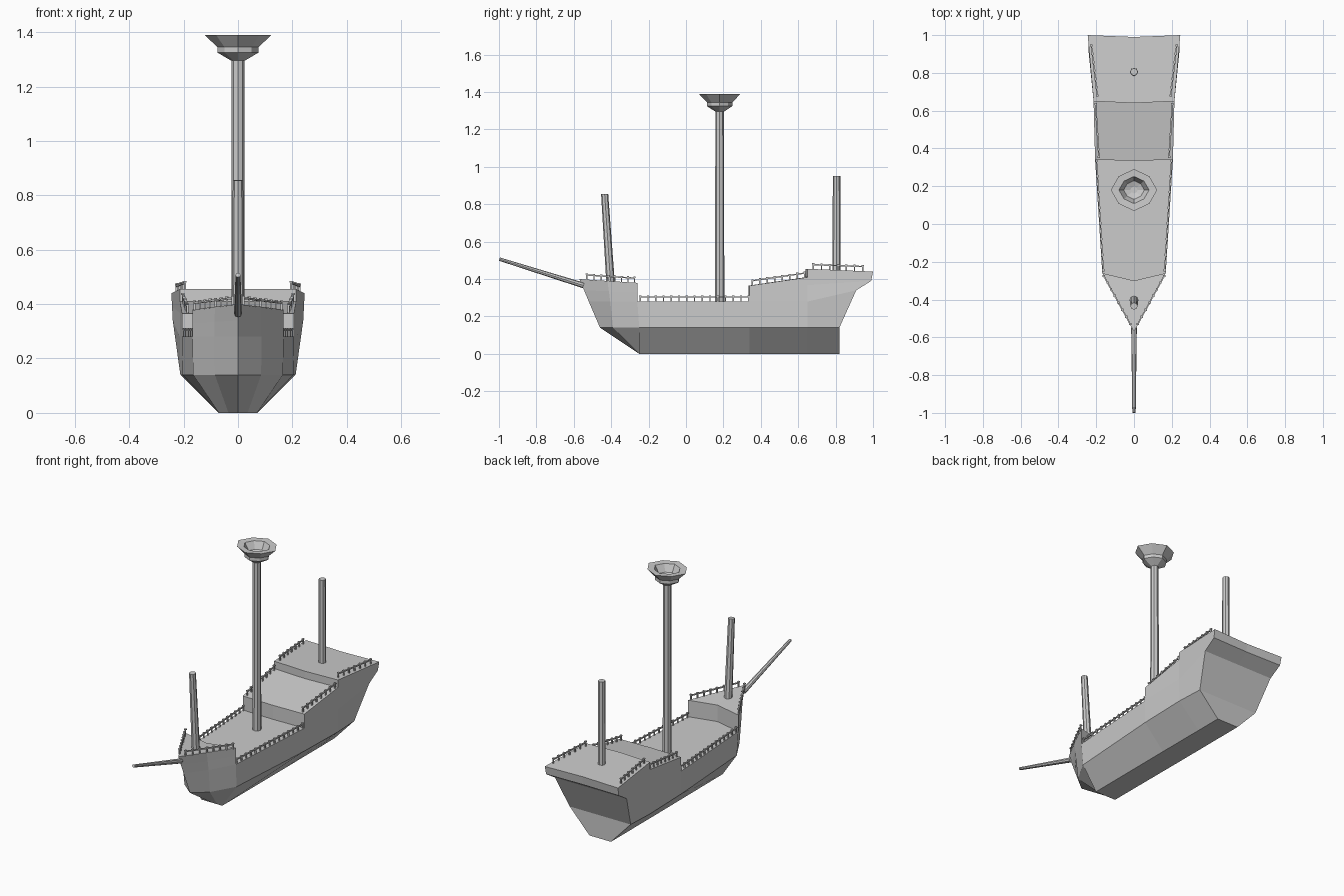
import bpy, bmesh, math
from mathutils import Vector, Matrix

if "Cube" in bpy.data.objects:
    bpy.data.objects.remove(bpy.data.objects["Cube"])


def finish(bm, name, mirror=False):
    mesh = bpy.data.meshes.new(name)
    bm.to_mesh(mesh)
    bm.free()
    ob = bpy.data.objects.new(name, mesh)
    bpy.context.collection.objects.link(ob)
    if mirror:
        mod = ob.modifiers.new("Mirror", 'MIRROR')
        mod.merge_threshold = 0.0005
    return ob


def aligned(a, b):
    d = b - a
    return Matrix.Translation((a + b) / 2) @ d.to_track_quat('Z', 'Y').to_matrix().to_4x4()


def spar(name, a, b, r1, r2, sides=8):
    a, b = Vector(a), Vector(b)
    bm = bmesh.new()
    bmesh.ops.create_cone(bm, cap_ends=True, segments=sides, radius1=r1, radius2=r2,
                          depth=(b - a).length, matrix=aligned(a, b))
    return finish(bm, name)


def bar(bm, a, b, t):
    a, b = Vector(a), Vector(b)
    m = aligned(a, b) @ Matrix.Diagonal((t, t, (b - a).length, 1))
    bmesh.ops.create_cube(bm, size=1, matrix=m)


# Hull: half rings from bow to stern, mirrored across x = 0
# keel y, keel w, chine y, chine w, mid y, mid w, mid z, top y, top w, top z, deck centre y
stations = [
    (-.25, 0, -.46, 0, -.52, 0, .28, -.57, 0, .40, -.57),
    (-.25, .035, -.39, .085, -.405, .087, .28, -.42, .085, .39, -.42),
    (-.25, .07, -.25, .165, -.26, .168, .28, -.26, .168, .38, -.30),
    (-.25, .07, -.25, .165, -.26, .168, .28, -.26, .168, .28, -.30),
    (.34, .072, .34, .204, .34, .206, .28, .34, .206, .28, .335),
    (.34, .072, .34, .204, .34, .206, .28, .34, .206, .365, .335),
    (.65, .072, .65, .212, .65, .214, .28, .65, .214, .41, .64),
    (.65, .072, .65, .212, .65, .214, .28, .65, .214, .455, .64),
    (.82, .072, .82, .204, .91, .24, .34, 1.0, .245, .44, .99),
    (.82, 0, .82, 0, .91, 0, .34, .99, 0, .44, .99),
]
bm = bmesh.new()
rings = []
for i, (yk, wk, yc, wc, ym, wm, zm, yt, wt, zt, yd) in enumerate(stations):
    mid, top = Vector((wm, ym, zm)), Vector((wt, yt, zt))
    upper = (mid + top) / 2
    if i >= 8:                       # stern counter overhang
        upper.y = .99 if i == 8 else .985
    pts = [(0, yk, 0), (wk, yk, 0), (wc, yc, .14), mid, upper, top, (0, yd, zt)]
    rings.append([bm.verts.new(p) for p in pts])
for i in range(len(rings) - 1):
    a, b = rings[i], rings[i + 1]
    step = stations[i][7] == stations[i + 1][7]     # deck step: bulkhead only
    for k in range(5 if step else 0, 6):
        bm.faces.new((a[k], a[k + 1], b[k + 1], b[k]))
bmesh.ops.remove_doubles(bm, verts=bm.verts, dist=.0005)
bmesh.ops.dissolve_degenerate(bm, edges=bm.edges, dist=.0001)
bmesh.ops.recalc_face_normals(bm, faces=bm.faces)
finish(bm, "hull", mirror=True)


# Railings: posts with caps under a thin handrail
def railing(name, path, spacing=.042, h=.032):
    bm = bmesh.new()
    up = Vector((0, 0, 1))
    for a, b in zip(path, path[1:]):
        a, b = Vector(a), Vector(b)
        n = max(1, round((b - a).length / spacing))
        bar(bm, a + up * h * .75, b + up * h * .75, .007)
        for i in range(n + 1):
            p = a.lerp(b, i / n)
            bar(bm, p - up * .004, p + up * h, .007)
            bar(bm, p + up * (h - .006), p + up * h, .012)
    finish(bm, name, mirror=True)


railing("main_deck_railing", [(.163, -.245, .28), (.199, .335, .28)])
railing("quarterdeck_railing", [(.186, .355, .367), (.203, .635, .408)])
railing("poop_railing", [(.195, .68, .453), (.226, .945, .443)])
railing("forecastle_railing", [(.160, -.275, .381), (.083, -.415, .39), (.02, -.53, .398)])

# Masts and bowsprit
spar("main_mast", (0, .18, .26), (0, .18, 1.335), .025, .023)
spar("aft_mast", (0, .805, .42), (0, .805, .95), .022, .020)
spar("fore_mast", (0, -.402, .36), (0, -.435, .855), .023, .019)
spar("bowsprit", (0, -.548, .366), (0, -.998, .507), .015, .009)

# Lookout basket: hollow eight-sided bowl
profile = [(.025, 1.295), (.076, 1.325), (.076, 1.345), (.123, 1.39),
           (.080, 1.388), (.055, 1.345), (.02, 1.335)]
bm = bmesh.new()
loops = []
for r, z in profile:
    loop = []
    for k in range(8):
        q = r * (.93 if k % 2 else 1)
        a = k * math.pi / 4
        loop.append(bm.verts.new((q * math.cos(a), .18 + .9 * q * math.sin(a), z)))
    loops.append(loop)
for a, b in zip(loops, loops[1:]):
    for k in range(8):
        j = (k + 1) % 8
        bm.faces.new((a[k], a[j], b[j], b[k]))
bm.faces.new(loops[0])
bm.faces.new(loops[-1])
bmesh.ops.recalc_face_normals(bm, faces=bm.faces)
finish(bm, "lookout_basket")
